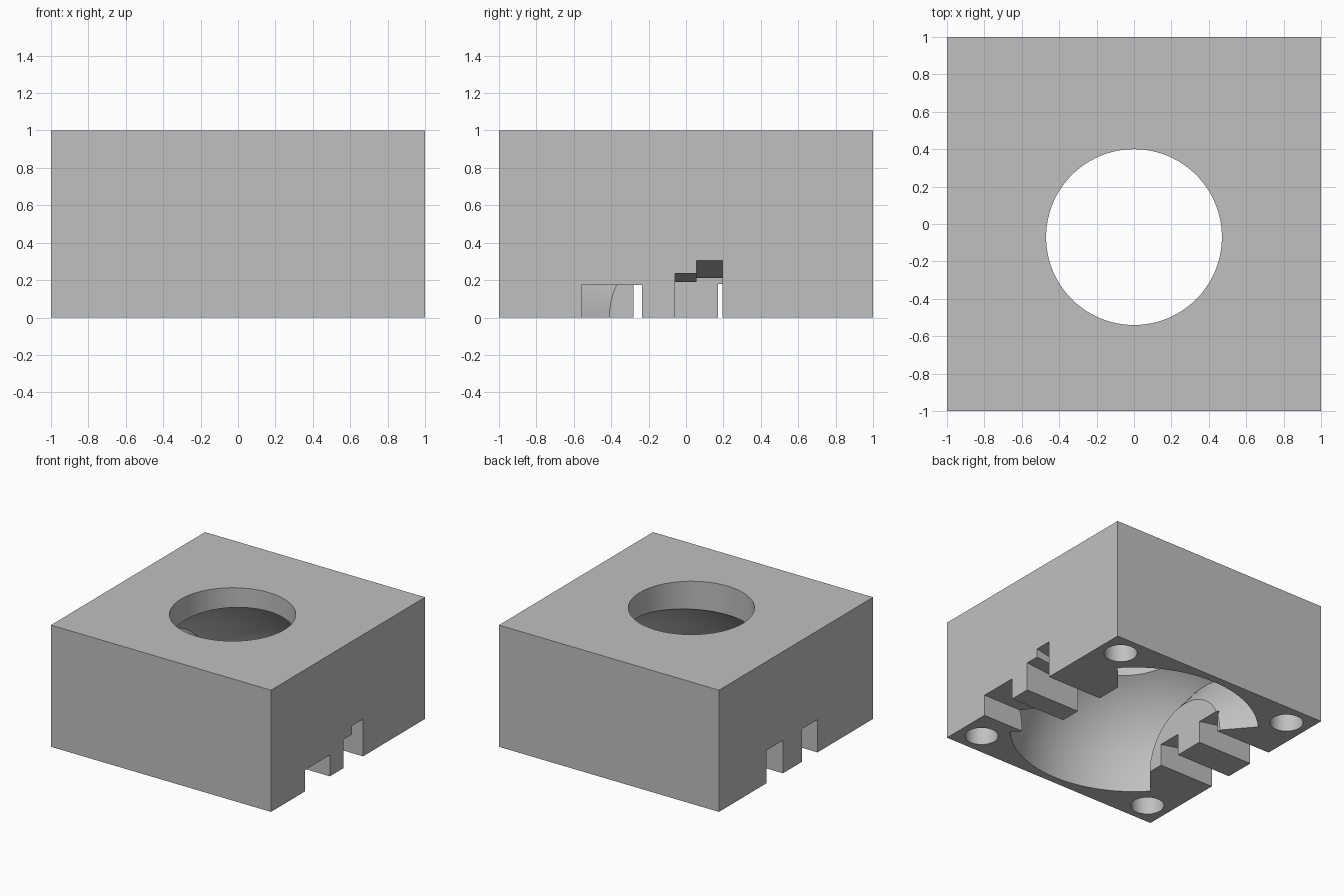
import bpy, bmesh, math
from mathutils import Matrix, Vector

if "Cube" in bpy.data.objects:
    bpy.data.objects.remove(bpy.data.objects["Cube"], do_unlink=True)

grey = bpy.data.materials.new("plain grey")
grey.use_nodes = True
colour = (0.53, 0.53, 0.53, 1)
grey.diffuse_color = colour
grey.node_tree.nodes["Principled BSDF"].inputs["Base Color"].default_value = colour


def finish(name, bm):
    bmesh.ops.recalc_face_normals(bm, faces=bm.faces)
    mesh = bpy.data.meshes.new(name)
    bm.to_mesh(mesh)
    bm.free()
    mesh.materials.append(grey)
    ob = bpy.data.objects.new(name, mesh)
    bpy.context.collection.objects.link(ob)
    return ob


def cylinder(name, x, y, z0, z1, radius, sides):
    bm = bmesh.new()
    bmesh.ops.create_cone(bm, cap_ends=True, segments=sides, radius1=radius,
                          radius2=radius, depth=z1 - z0,
                          matrix=Matrix.Translation((x, y, (z0 + z1) / 2)))
    return finish(name, bm)


def notch(name, side, y0, y1, outer_top, inner_top):
    # Slot through one side wall, its ceiling sloping from outer face to cavity
    slope = (outer_top - inner_top) / 0.5
    bm = bmesh.new()
    outline = [(1.1, -0.1), (1.1, outer_top + 0.1 * slope),
               (0.45, inner_top - 0.05 * slope), (0.45, -0.1)]
    verts = [bm.verts.new((side * x, y0, z)) for x, z in outline]
    face = bm.faces.new(verts)
    new = bmesh.ops.extrude_face_region(bm, geom=[face])["geom"]
    bmesh.ops.translate(bm, vec=(0, y1 - y0, 0),
                        verts=[v for v in new if isinstance(v, bmesh.types.BMVert)])
    return finish(name, bm)


def cavity():
    # Dome turned about the x axis, with a tapered boss reaching in at each end
    radius, wall, steps = 0.935, 0.69, 40
    start = math.acos(wall / radius)
    profile = [(0.5, 0), (0.5, 0.41)]
    for i in range(steps + 1):
        a = start + (math.pi - 2 * start) * i / steps
        profile.append((radius * math.cos(a), radius * math.sin(a)))
    profile += [(-0.5, 0.41), (-0.5, 0)]
    bm = bmesh.new()
    verts = [bm.verts.new((x, 0, r)) for x, r in profile]
    edges = [bm.edges.new(pair) for pair in zip(verts, verts[1:])]
    bmesh.ops.spin(bm, geom=verts + edges, axis=(1, 0, 0), cent=(0, 0, 0),
                   angle=math.tau, steps=96, use_merge=True)
    bmesh.ops.remove_doubles(bm, verts=bm.verts, dist=0.0005)
    return finish("cavity_cutter", bm)


# Solid block
bm = bmesh.new()
bmesh.ops.create_cube(bm, size=2)
for v in bm.verts:
    v.co.z = (v.co.z + 1) / 2
block = finish("block", bm)

# Dome, top opening, corner sockets and side notches
cutters = [cavity(), cylinder("opening_cutter", 0, -0.07, 0.5, 1.2, 0.47, 96)]
for sx in (-1, 1):
    for sy in (-1, 1):
        cutters.append(cylinder("socket_cutter", sx * 0.815, sy * 0.815,
                                -0.1, 0.3, 0.125, 48))
for side, y0, y1, outer, inner in [
        (1, -0.56, -0.235, 0.175, 0.175),
        (1, -0.06, 0.06, 0.235, 0.19),
        (1, 0.055, 0.195, 0.305, 0.21),
        (-1, -0.28, -0.08, 0.27, 0.18),
        (-1, 0.17, 0.385, 0.27, 0.18)]:
    cutters.append(notch("notch_cutter", side, y0, y1, outer, inner))

bpy.context.view_layer.objects.active = block
for cutter in cutters:
    cutter.hide_render = True
    mod = block.modifiers.new("cut", "BOOLEAN")
    mod.operation = "DIFFERENCE"
    mod.solver = "EXACT"
    mod.object = cutter
    bpy.ops.object.modifier_apply(modifier=mod.name)
    bpy.data.objects.remove(cutter, do_unlink=True)

# Smooth curved surfaces, sharp edges kept
bpy.ops.object.select_all(action="DESELECT")
block.select_set(True)
bpy.ops.object.shade_smooth_by_angle(angle=math.radians(25))
